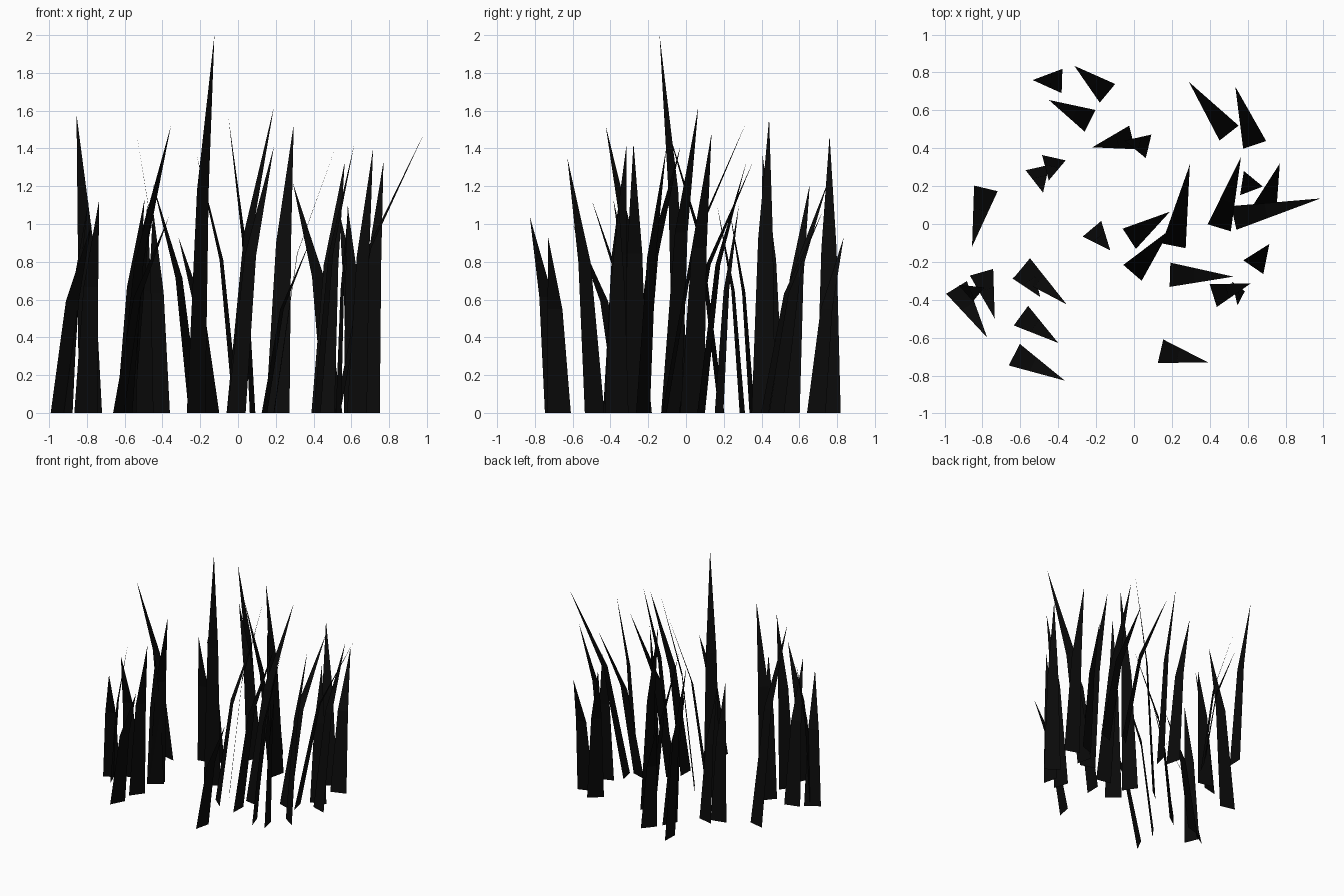
import bpy
from mathutils import Vector

black = bpy.data.materials.new("near black")
black.diffuse_color = (0.003, 0.003, 0.003, 1)

WIDTH = 0.128
BEND_HEIGHT, BEND_LEAN = 0.59, 0.37     # where each blade bends, as part of its height and lean


def blade(name, bx, by, tx, ty, h):
    """Flat two-segment blade, root centred on (bx, by), bending to its tip."""
    root, lean = Vector((bx, by, 0)), Vector((tx - bx, ty - by, 0))
    side = Vector((-lean.y, lean.x, 0)).normalized() * WIDTH / 2
    verts = []
    for t, k in ((0, 0), (BEND_HEIGHT, BEND_LEAN)):
        mid = root + lean * k + Vector((0, 0, h * t))
        verts += [mid - side * (1 - k), mid + side * (1 - k)]
    verts.append(Vector((tx, ty, h)))
    me = bpy.data.meshes.new(name)
    me.from_pydata(verts, [], [(0, 1, 3, 2), (2, 3, 4)])
    me.materials.append(black)
    ob = bpy.data.objects.new(name, me)
    bpy.context.collection.objects.link(ob)


# root x, root y, tip x, tip y, height
back_blades = [
    (-.38, .755, -.535, .76, 1.47), (-.14, .69, -.315, .835, .93),
    (-.232, .545, -.45, .655, 1.21), (-.01, .457, -.22, .405, 1.37),
    (.077, .41, -.05, .44, 1.56), (-.51, .298, -.48, .165, 1.1),
    (-.423, .35, -.45, .23, 1.08), (.502, .48, .29, .75, 1.22),
    (.637, .418, .535, .725, 1.07),
]
left_blades = [
    (-.782, .188, -.855, -.12, 1.58), (-.222, -.025, -.125, -.14, 2.0),
    (-.937, -.335, -.775, -.60, 1.0), (-.805, -.255, -.735, -.50, 1.13),
    (-.90, -.38, -.79, -.335, 1.13),
    (-.59, -.23, -.355, -.425, 1.52), (-.59, -.25, -.495, -.385, 1.13),
    (-.597, -.484, -.40, -.628, 1.35), (-.632, -.69, -.365, -.827, 1.04),
]
right_blades = [
    (.14, -.672, .39, -.73, .93), (.19, -.268, .525, -.278, 1.43),
    (.418, -.377, .615, -.315, 1.42), (.532, -.367, .585, -.355, 1.1),
    (-.025, -.078, .19, .065, 1.62), (-.008, -.258, .19, -.03, 1.41),
    (.21, -.115, .295, .315, 1.53), (.45, -.02, .565, .355, 1.33),
    (.527, .032, .985, .135, 1.48), (.69, .08, .77, .32, 1.33),
    (.62, .175, .58, .28, 1.1), (.63, -.228, .715, -.105, 1.4),
]
for group, rows in (("back", back_blades), ("left", left_blades), ("right", right_blades)):
    for i, row in enumerate(rows):
        blade(f"{group}_grass_blade_{i + 1}", *row)
